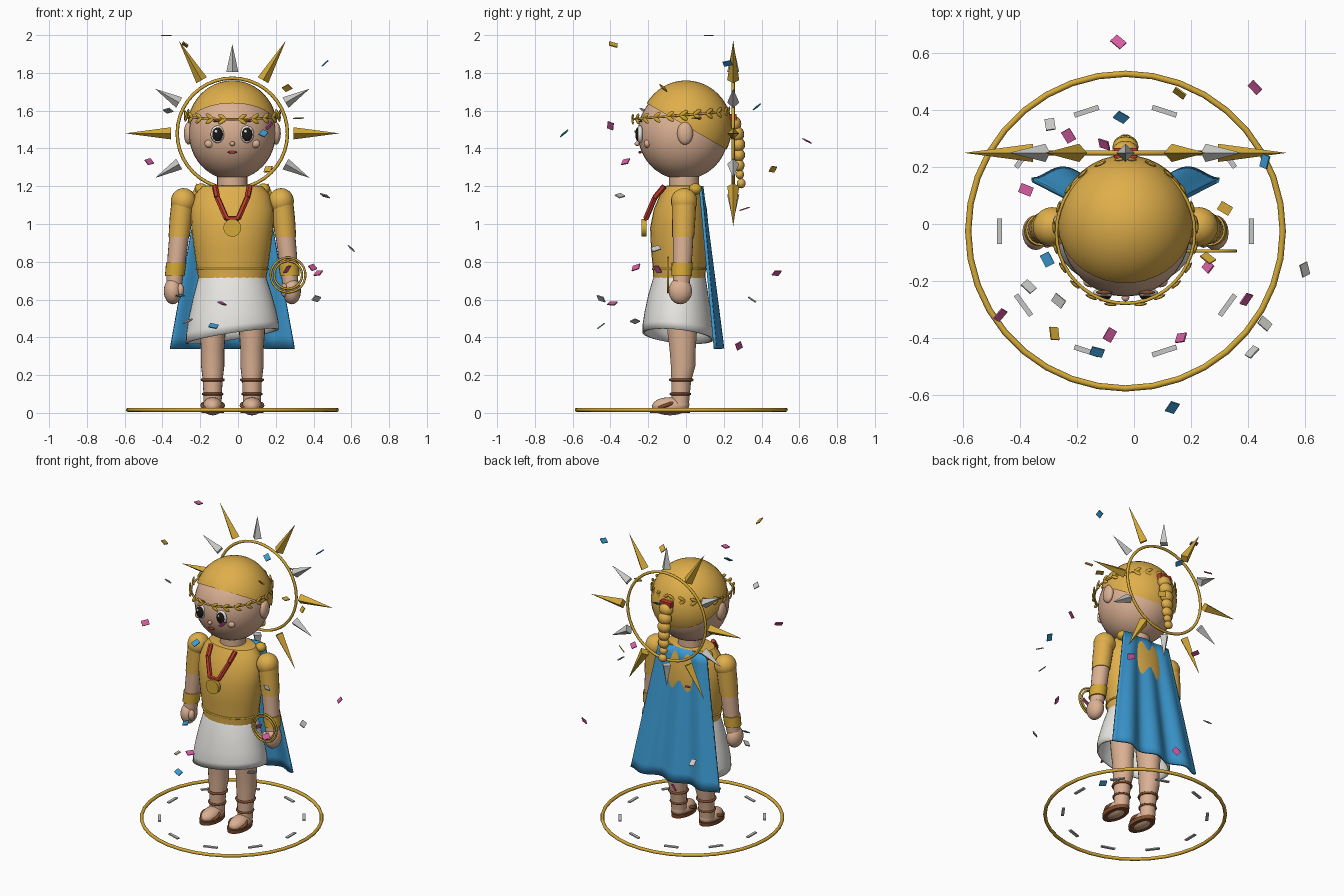
import bpy, bmesh, math, random
from mathutils import Vector, Matrix

if "Cube" in bpy.data.objects:
    bpy.data.objects.remove(bpy.data.objects["Cube"])

random.seed(4)


def material(name, rgb):
    m = bpy.data.materials.new(name)
    m.diffuse_color = [(c / 255) ** 2.2 for c in rgb] + [1]
    m.use_nodes = True
    m.node_tree.nodes["Principled BSDF"].inputs["Base Color"].default_value = m.diffuse_color
    return m


GOLD = material("cloth gold", (222, 173, 76))
TRIM = material("metal gold", (212, 168, 58))
SKIN = material("skin", (218, 175, 146))
WHITE = material("white", (232, 231, 227))
BLUE = material("blue", (62, 152, 208))
RED = material("red", (188, 62, 46))
BROWN = material("brown", (128, 78, 50))
PINK = material("pink", (214, 94, 160))
SILVER = material("silver", (198, 198, 195))
BLACK = material("black", (34, 30, 28))


def finish(name, bm, mat, smooth=True):
    bmesh.ops.recalc_face_normals(bm, faces=bm.faces)
    me = bpy.data.meshes.new(name)
    bm.to_mesh(me)
    bm.free()
    me.materials.append(mat)
    ob = bpy.data.objects.new(name, me)
    bpy.context.collection.objects.link(ob)
    if smooth:
        bpy.context.view_layer.objects.active = ob
        ob.select_set(True)
        bpy.ops.object.shade_smooth_by_angle(angle=math.radians(40))
        ob.select_set(False)
    return ob


def place(c, size=(1, 1, 1), rot=None):
    r = rot.to_matrix().to_4x4() if rot else Matrix()
    return Matrix.Translation(c) @ r @ Matrix.Diagonal((*size, 1))


def ball(name, c, size, mat, seg=24, rot=None, cut=None):
    bm = bmesh.new()
    bmesh.ops.create_uvsphere(bm, u_segments=seg, v_segments=max(4, seg * 2 // 3),
                              radius=1, matrix=place(c, size, rot))
    if cut:
        bmesh.ops.bisect_plane(bm, geom=bm.verts[:] + bm.edges[:] + bm.faces[:],
                               plane_co=cut[0], plane_no=cut[1], clear_inner=True)
    return finish(name, bm, mat)


def box(name, c, size, mat, rot=None):
    bm = bmesh.new()
    bmesh.ops.create_cube(bm, size=1, matrix=place(c, size, rot))
    return finish(name, bm, mat, False)


def cone(name, p, q, r1, r2, mat, seg=12):
    p, q = Vector(p), Vector(q)
    bm = bmesh.new()
    rot = (q - p).to_track_quat('Z', 'Y')
    bmesh.ops.create_cone(bm, cap_ends=True, segments=seg, radius1=r1, radius2=r2,
                          depth=(q - p).length, matrix=place((p + q) / 2, rot=rot))
    return finish(name, bm, mat, seg > 6)


def loft(name, rings, mat, seg=28, caps=True, shape=None):
    """Stack of ellipses: (z, centre x, centre y, radius x, radius y)."""
    bm = bmesh.new()
    rows = []
    for z, cx, cy, rx, ry in rings:
        ts = [math.tau * i / seg for i in range(seg)]
        rows.append([bm.verts.new((cx + rx * math.cos(t), cy + ry * math.sin(t), z)) for t in ts])
    for a, b in zip(rows, rows[1:]):
        for i in range(seg):
            j = (i + 1) % seg
            bm.faces.new((a[i], a[j], b[j], b[i]))
    if caps:
        bm.faces.new(rows[0])
        bm.faces.new(rows[-1])
    if shape:
        for v in bm.verts:
            shape(v.co)
    return finish(name, bm, mat)


def ring(name, c, rx, ry, tube, mat, seg=40, rot=(0, 0, 0)):
    bpy.ops.mesh.primitive_torus_add(location=c, rotation=rot, major_radius=1, minor_radius=tube / rx,
                                     major_segments=seg, minor_segments=8)
    ob = bpy.context.object
    ob.name = name
    ob.scale = (rx, ry, rx)
    ob.data.materials.append(mat)
    bpy.ops.object.shade_smooth_by_angle(angle=math.radians(50))
    ob.select_set(False)
    return ob


# Head, hair and neck
ball("head", (0, -.015, 1.48), (.23, .24, .245), SKIN, 36)
ball("hair", (0, 0, 1.51), (.238, .243, .25), GOLD, 36, cut=((0, -.2, 1.635), (0, .25, .43)))
cone("neck", (0, -.01, 1.16), (0, -.01, 1.28), .08, .08, SKIN, 24)

# Face
for s in (-1, 1):
    ball("eye_white", (s * .078, -.243, 1.475), (.037, .018, .046), WHITE, 20)
    ball("pupil", (s * .078, -.254, 1.475), (.028, .014, .037), BLACK, 20)
    ball("eye_glint", (s * .078 - .008, -.267, 1.49), (.008, .005, .009), WHITE, 10)
    ball("brow", (s * .075, -.24, 1.545), (.03, .008, .006), BROWN, 10)
    ball("cheek", (s * .122, -.205, 1.425), (.026, .018, .022), SKIN, 14)
    ball("ear", (s * .232, -.005, 1.48), (.025, .042, .06), SKIN, 18)
ball("nose", (0, -.258, 1.425), (.014, .014, .012), SKIN, 12)
ball("mouth", (0, -.243, 1.38), (.025, .009, .007), RED, 12)

# Laurel wreath
ring("wreath_band", (0, -.03, 1.575), .243, .25, .006, TRIM, rot=(.08, 0, 0))
for i in range(22):
    t = math.tau * i / 22
    pos = Vector((.246 * math.cos(t), -.03 + .253 * math.sin(t), 1.575 + .02 * math.sin(t)))
    side = 1 if math.cos(t) > 0 else -1
    for up in (-1, 1):
        d = Vector((-math.sin(t) * side, math.cos(t) * side, up * .65)).normalized()
        ball("wreath_leaf", pos + d * .022 + Vector((math.cos(t), math.sin(t), 0)) * .005,
             (.026, .006, .011), TRIM, 8, d.to_track_quat('X', 'Z'))

# Braid with tie
box("braid_tie", (0, .25, 1.565), (.08, .035, .035), RED)
for y, z, r in ((.255, 1.53, .042), (.27, 1.475, .042), (.277, 1.42, .04), (.28, 1.365, .036),
                (.28, 1.31, .033), (.285, 1.262, .025), (.292, 1.215, .026)):
    ball("braid_knot", (0, y, z), (r * 1.1, r * .9, r), GOLD, 16)

# Sun halo with alternating rays
ring("halo", (0, .25, 1.48), .292, .292, .009, TRIM, rot=(math.pi / 2, 0, 0))
for i in range(12):
    t = math.tau * i / 12
    d = Vector((math.cos(t), 0, math.sin(t)))
    o = Vector((0, .25, 1.48))
    gold = i % 2 == 0
    cone("gold_ray" if gold else "silver_ray", o + d * .325, o + d * (.567 if gold else .472),
         .032, 0, TRIM if gold else SILVER, 4)

# Tunic, belt and skirt
loft("tunic", [(1.205, 0, -.01, .12, .08), (1.2, 0, -.015, .16, .1), (1.16, 0, -.02, .195, .115),
               (1.08, 0, -.03, .22, .14), (.98, 0, -.035, .217, .155), (.86, 0, -.035, .202, .15),
               (.76, 0, -.035, .188, .14), (.71, 0, -.035, .18, .138)], GOLD)
ring("belt", (0, -.035, .762), .189, .142, .006, TRIM)


def slant(co):
    w = max(0, (.72 - co.z) / .32)
    co.z += w * (.15 * co.x - .1 * (co.y + .04))


skirt = loft("skirt", [(.75, 0, -.035, .165, .125), (.71, 0, -.035, .182, .14), (.62, 0, -.04, .208, .16),
                       (.52, 0, -.042, .232, .178), (.45, 0, -.042, .245, .188), (.405, 0, -.042, .247, .188)],
             WHITE, 36, False, slant)
mod = skirt.modifiers.new("thickness", 'SOLIDIFY')
mod.thickness = .012

# Ribbon and medal
for s in (-1, 1):
    cone("ribbon", (s * .092, -.115, 1.2), (s * .08, -.165, 1.14), .015, .015, RED, 6)
    cone("ribbon", (s * .08, -.165, 1.14), (s * .032, -.212, 1.03), .015, .015, RED, 6)
cone("ribbon_base", (-.035, -.212, 1.03), (.035, -.212, 1.03), .013, .013, RED, 6)
cone("medal", (0, -.235, .98), (0, -.21, .98), .047, .047, TRIM, 24)

# Arms
for s in (-1, 1):
    ball("shoulder", (s * .258, -.01, 1.12), (.068, .07, .07), GOLD, 20)
    loft("sleeve", [(1.12, s * .262, -.01, .06, .064), (1.03, s * .272, -.012, .06, .062),
                    (.93, s * .282, -.015, .056, .058)], GOLD, 20)
    loft("forearm", [(.95, s * .28, -.015, .053, .055), (.84, s * .292, -.018, .05, .052),
                     (.68, s * .308, -.025, .042, .045)], SKIN, 20)
    loft("cuff", [(.795, s * .297, -.02, .054, .056), (.725, s * .305, -.023, .052, .054)], TRIM, 20)
    ball("hand", (s * .315, -.03, .645), (.048, .062, .07), SKIN, 20)
    ball("thumb", (s * .275, -.06, .65), (.02, .024, .035), SKIN, 12)
    ball("cape_clasp", (s * .165, .05, 1.185), (.035, .035, .03), TRIM, 14)

# Hand hoops
for r in (.092, .074):
    ring("hand_hoop", (.295, -.095, .73), r, r, .006, TRIM, 28, (math.pi / 2, 0, 0))

# Legs and sandals
for s in (-1, 1):
    x = s * .104
    loft("leg", [(.62, s * .1, -.03, .08, .085), (.42, x, -.02, .068, .078), (.34, x, -.018, .062, .07),
                 (.25, x, -.015, .062, .066), (.17, x, -.025, .052, .053), (.05, x, -.03, .047, .046)], SKIN, 22)
    ball("foot", (x, -.085, .035), (.054, .095, .048), SKIN, 20)
    ball("heel", (x, -.03, .045), (.048, .048, .045), SKIN, 16)
    loft("sole", [(0, x, -.085, .06, .105), (.025, x, -.085, .062, .107)], BROWN, 24)
    ring("ankle_strap", (x, -.025, .175), .056, .057, .008, BROWN, 24)
    ring("low_strap", (x, -.03, .1), .05, .05, .007, BROWN, 24)
    ring("toe_strap", (x, -.105, .04), .056, .05, .01, BROWN, 24, (.35, 0, 0))

# Cape with soft folds
bm = bmesh.new()
NU, NV = 36, 14
grid = []
for j in range(NV + 1):
    v = j / NV
    row = []
    for i in range(NU + 1):
        u = 2 * i / NU - 1
        y = .08 + .095 * v + (.004 + .016 * v) * math.cos(3 * math.pi * u)
        row.append(bm.verts.new((u * (.175 + .155 * v), y, 1.2 - .86 * v)))
    grid.append(row)
for a, b in zip(grid, grid[1:]):
    for i in range(NU):
        bm.faces.new((a[i], a[i + 1], b[i + 1], b[i]))
cape = finish("cape", bm, BLUE)
mod = cape.modifiers.new("thickness", 'SOLIDIFY')
mod.thickness = .016
mod.offset = 0

# Ground ring and dashes
ring("ground_ring", (0, -.025, .016), .553, .553, .011, TRIM, 36)
for i in range(10):
    t = math.tau * i / 10
    bm = bmesh.new()
    m = Matrix.Translation((0, -.025, .016)) @ Matrix.Rotation(t, 4, 'Z') @ Matrix.Translation((.443, 0, 0))
    bmesh.ops.create_cube(bm, size=1, matrix=m @ Matrix.Diagonal((.018, .09, .008, 1)))
    finish("ground_dash", bm, SILVER, False)

# The figure stands slightly left of centre
for ob in bpy.context.scene.objects:
    ob.location.x -= .03

# Confetti
CONFETTI = {
    PINK: ((-.38, .12, 1.997), (.165, -.4, 1.52), (-.47, -.32, 1.33), (-.055, .64, 1.44), (.26, -.15, .76),
           (.395, -.265, .77), (.425, .48, .74), (-.085, -.39, .58), (-.105, .28, .355), (-.23, .31, 1.08)),
    BLUE: ((.46, .22, 1.85), (-.045, .375, 1.62), (.135, -.645, 1.48), (-.13, -.45, .46), (-.305, -.125, .62)),
    TRIM: ((-.28, -.385, 1.95), (.26, -.12, 1.72), (.32, .055, 1.56), (.16, .46, 1.29)),
    SILVER: ((-.37, -.22, 1.6), (.46, -.35, 1.15), (.6, -.16, .87), (.415, -.45, .605), (-.265, -.27, .485),
             (-.295, .35, .6)),
}
for mat, spots in CONFETTI.items():
    for p in spots:
        tilt = 0 if p[2] > 1.99 else .9
        e = Matrix.Rotation(random.uniform(-tilt, tilt), 3, 'X') @ Matrix.Rotation(random.uniform(-tilt, tilt), 3, 'Y')
        e = e @ Matrix.Rotation(random.uniform(0, 3), 3, 'Z')
        box("confetti", p, (.034, .046, .006), mat, e.to_quaternion())
